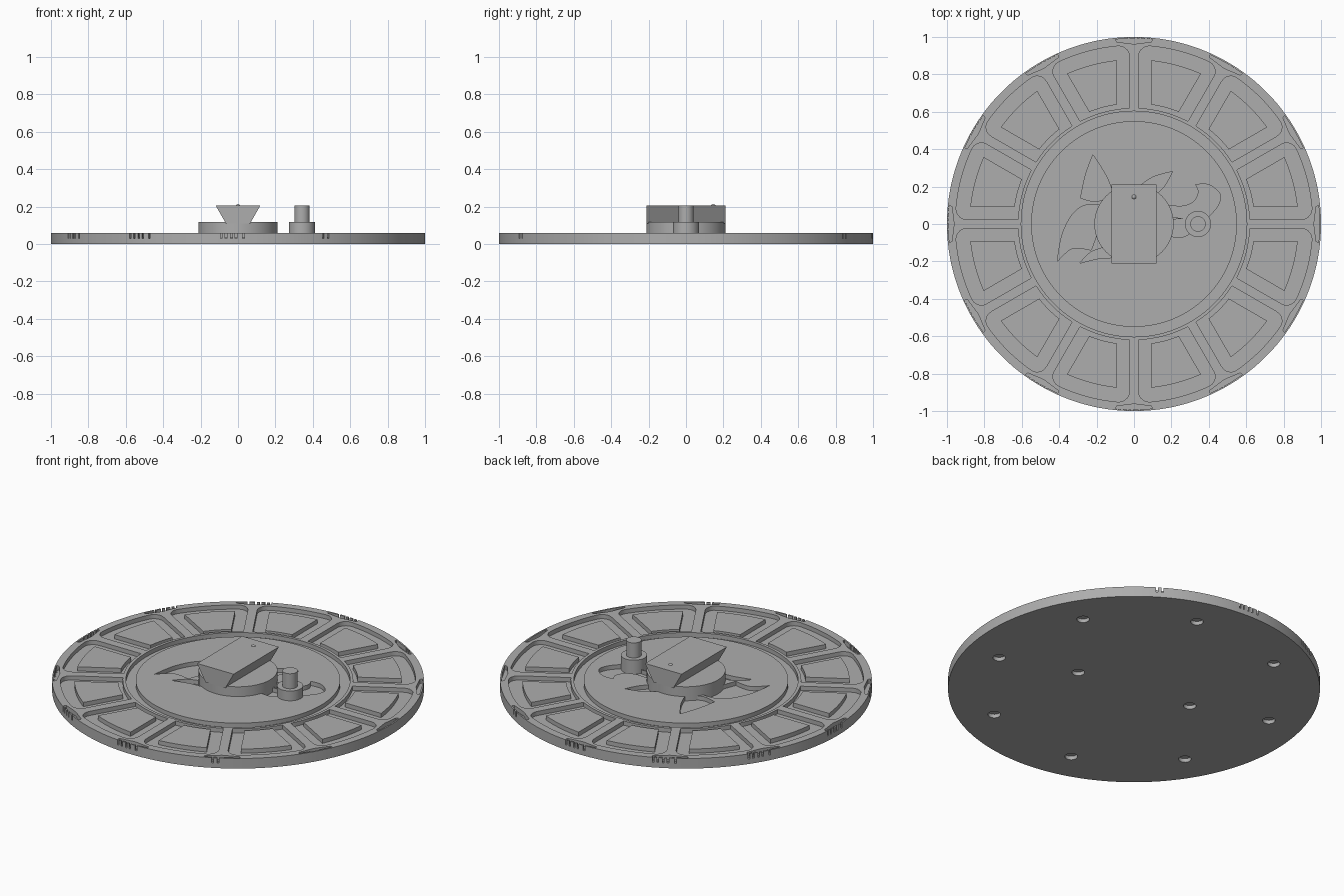
import bpy, bmesh, math
from mathutils import Vector, Matrix

old = bpy.data.objects.get("Cube")
if old:
    bpy.data.objects.remove(old, do_unlink=True)

grey = bpy.data.materials.new("plain grey")
grey.diffuse_color = (0.42, 0.42, 0.42, 1)
grey.use_nodes = True
grey.node_tree.nodes["Principled BSDF"].inputs["Base Color"].default_value = (0.42, 0.42, 0.42, 1)

TOP, FLOOR, ABOVE = 0.06, 0.035, 0.1
SECTOR = math.radians(30)


def finish(bm, name):
    bmesh.ops.recalc_face_normals(bm, faces=bm.faces)
    mesh = bpy.data.meshes.new(name)
    bm.to_mesh(mesh)
    bm.free()
    mesh.materials.append(grey)
    obj = bpy.data.objects.new(name, mesh)
    bpy.context.collection.objects.link(obj)
    return obj


def add_prism(bm, outline, low, high):
    face = bm.faces.new([bm.verts.new((x, y, low)) for x, y in outline])
    made = bmesh.ops.extrude_face_region(bm, geom=[face])["geom"]
    verts = [v for v in made if isinstance(v, bmesh.types.BMVert)]
    bmesh.ops.translate(bm, verts=verts, vec=(0, 0, high - low))


def add_cylinder(bm, x, y, radius, low, high, sides=64):
    bmesh.ops.create_cone(bm, cap_ends=True, segments=sides, radius1=radius, radius2=radius,
                          depth=high - low, matrix=Matrix.Translation((x, y, (low + high) / 2)))


def polar(radius, angle):
    return radius * math.cos(angle), radius * math.sin(angle)


def wedge(start, inner, outer, gap, rounding=0.0):
    """Outline of a ring sector kept a constant gap away from both spokes."""
    def arc(radius, side):
        trim = math.asin(side / radius)
        return [polar(radius, start + trim + (SECTOR - 2 * trim) * i / 12) for i in range(13)]
    points = arc(inner, gap)[::-1]
    steps = 5 if rounding else 0
    # rounded outer corners, swept from one spoke to the other
    for i in range(steps):
        t = i / steps * math.pi / 2
        r = outer - rounding * (1 - math.sin(t))
        points.append(polar(r, start + math.asin((gap + rounding * (1 - math.cos(t))) / r)))
    points += arc(outer, gap + rounding)
    for i in reversed(range(steps)):
        t = i / steps * math.pi / 2
        r = outer - rounding * (1 - math.sin(t))
        points.append(polar(r, start + SECTOR - math.asin((gap + rounding * (1 - math.cos(t))) / r)))
    return points


def smooth_outline(points, sharp, steps=5):
    """Closed curve through the points, cornered at the sharp indices."""
    p = [Vector(q) for q in points]
    n = len(p)
    tangent = [Vector((0, 0)) if i in sharp else (p[(i + 1) % n] - p[i - 1]) / 2 for i in range(n)]
    result = []
    for i in range(n):
        j = (i + 1) % n
        for k in range(steps):
            t = k / steps
            result.append(p[i] * (2 * t**3 - 3 * t**2 + 1) + tangent[i] * (t**3 - 2 * t**2 + t)
                          + p[j] * (3 * t**2 - 2 * t**3) + tangent[j] * (t**3 - t**2))
    return result


def carve(target, bm):
    cutter = finish(bm, "cutter")
    cutter.hide_render = True
    mod = target.modifiers.new("carve", "BOOLEAN")
    mod.operation, mod.solver, mod.object = "DIFFERENCE", "EXACT", cutter
    bpy.context.view_layer.objects.active = target
    bpy.ops.object.modifier_apply(modifier=mod.name)
    bpy.data.objects.remove(cutter, do_unlink=True)


# Round plate
bm = bmesh.new()
add_cylinder(bm, 0, 0, 1, 0, TOP, 180)
plate = finish(bm, "round_plate")

# Twelve recessed cells between the spokes
bm = bmesh.new()
for k in range(12):
    add_prism(bm, wedge(k * SECTOR, 0.62, 0.955, 0.025, 0.06), FLOOR, ABOVE)
carve(plate, bm)

# Ring groove around the centre
bm = bmesh.new()
section = [bm.verts.new((r, 0, z)) for r, z in
           ((0.55, FLOOR), (0.603, FLOOR), (0.603, ABOVE), (0.55, ABOVE))]
edges = [bm.edges.new((section[i - 1], section[i])) for i in range(4)]
bmesh.ops.spin(bm, geom=section + edges, axis=(0, 0, 1), cent=(0, 0, 0),
               angle=math.tau, steps=120, use_merge=True)
bmesh.ops.remove_doubles(bm, verts=bm.verts, dist=0.0001)
carve(plate, bm)

# Engraved curved fins around the hub
fins = [
    ([(-.22, .37), (-.26, .26), (-.285, .14), (-.2, .12), (-.11, .16), (-.15, .26)], (0, 2, 4)),
    ([(-.15, .1), (-.26, .1), (-.33, .05), (-.385, -.06), (-.41, -.2), (-.33, -.13),
      (-.23, -.14), (-.2, -.06)], (0, 4, 6)),
    ([(-.29, -.21), (-.23, -.15), (-.14, -.12), (-.1, -.18), (-.19, -.185)], (0, 2, 3)),
    ([(.205, .28), (.1, .25), (0, .18), (.08, .12), (.16, .2)], (0, 2, 3)),
    ([(.33, .21), (.4, .21), (.46, .16), (.45, .1), (.4, .04), (.34, -.02), (.26, -.07),
      (.17, -.06), (.17, .02), (.27, .03), (.17, .04), (.17, .1), (.26, .095), (.32, .12),
      (.345, .17)], (0, 7, 8, 9, 10, 11)),
]
bm = bmesh.new()
for outline, sharp in fins:
    add_prism(bm, smooth_outline(outline, sharp), FLOOR, ABOVE)
carve(plate, bm)

# Chevron pockets at the spoke ends
bm = bmesh.new()
for k in range(12):
    a = k * SECTOR
    add_prism(bm, [polar(0.962, a), polar(0.978, a + 0.095), polar(0.992, a + 0.1),
                   polar(0.992, a), polar(0.992, a - 0.1), polar(0.978, a - 0.095)], FLOOR, ABOVE)
carve(plate, bm)

# Thin upright slots in the rim at some spoke ends
bm = bmesh.new()
for k in range(2, 11):
    offsets = (-0.05, -0.02) if k in (2, 10) else (-0.09, -0.065, -0.035, -0.01, 0.03)
    for off in offsets:
        a = k * SECTOR + off
        add_prism(bm, [polar(0.985, a - 0.005), polar(1.02, a - 0.005),
                       polar(1.02, a + 0.005), polar(0.985, a + 0.005)], 0.03, ABOVE)
carve(plate, bm)

# Blind holes underneath
bm = bmesh.new()
for k in range(8):
    add_cylinder(bm, *polar(0.8, math.radians(30 + 45 * k)), 0.034, -0.02, 0.022, 24)
for a in (-9, 171):
    add_cylinder(bm, *polar(0.35, math.radians(a)), 0.034, -0.02, 0.022, 24)
carve(plate, bm)

# Raised pads inside the cells
bm = bmesh.new()
for k in range(12):
    add_prism(bm, wedge(k * SECTOR, 0.645, 0.88, 0.092), FLOOR - 0.002, TOP)
pads = finish(bm, "cell_pads")

# Hub disc
bm = bmesh.new()
add_cylinder(bm, 0, 0, 0.212, 0.03, 0.118, 96)
hub = finish(bm, "hub_disc")

# Dovetail block, wider at the top
bm = bmesh.new()
add_prism(bm, [(-0.065, 0.11), (0.065, 0.11), (0.12, 0.207), (-0.12, 0.207)], -0.212, 0.212)
bmesh.ops.rotate(bm, verts=bm.verts, cent=(0, 0, 0), matrix=Matrix.Rotation(math.pi / 2, 3, "X"))
block = finish(bm, "dovetail_block")

# Small locating nub on the block
bm = bmesh.new()
bmesh.ops.create_uvsphere(bm, u_segments=20, v_segments=10, radius=0.015,
                          matrix=Matrix.Translation((0, 0.145, 0.198)))
nub = finish(bm, "locating_nub")

# Peg with a wide base
bm = bmesh.new()
add_cylinder(bm, 0.342, 0, 0.07, 0.03, 0.118)
base = finish(bm, "peg_base")
bm = bmesh.new()
add_cylinder(bm, 0.342, 0, 0.041, 0.1, 0.207, 48)
pin = finish(bm, "peg_pin")

# Smooth round walls, keep the edges crisp
bpy.ops.object.select_all(action="DESELECT")
for obj in (plate, pads, hub, block, nub, base, pin):
    obj.select_set(True)
bpy.context.view_layer.objects.active = plate
bpy.ops.object.shade_smooth_by_angle(angle=math.radians(30))
